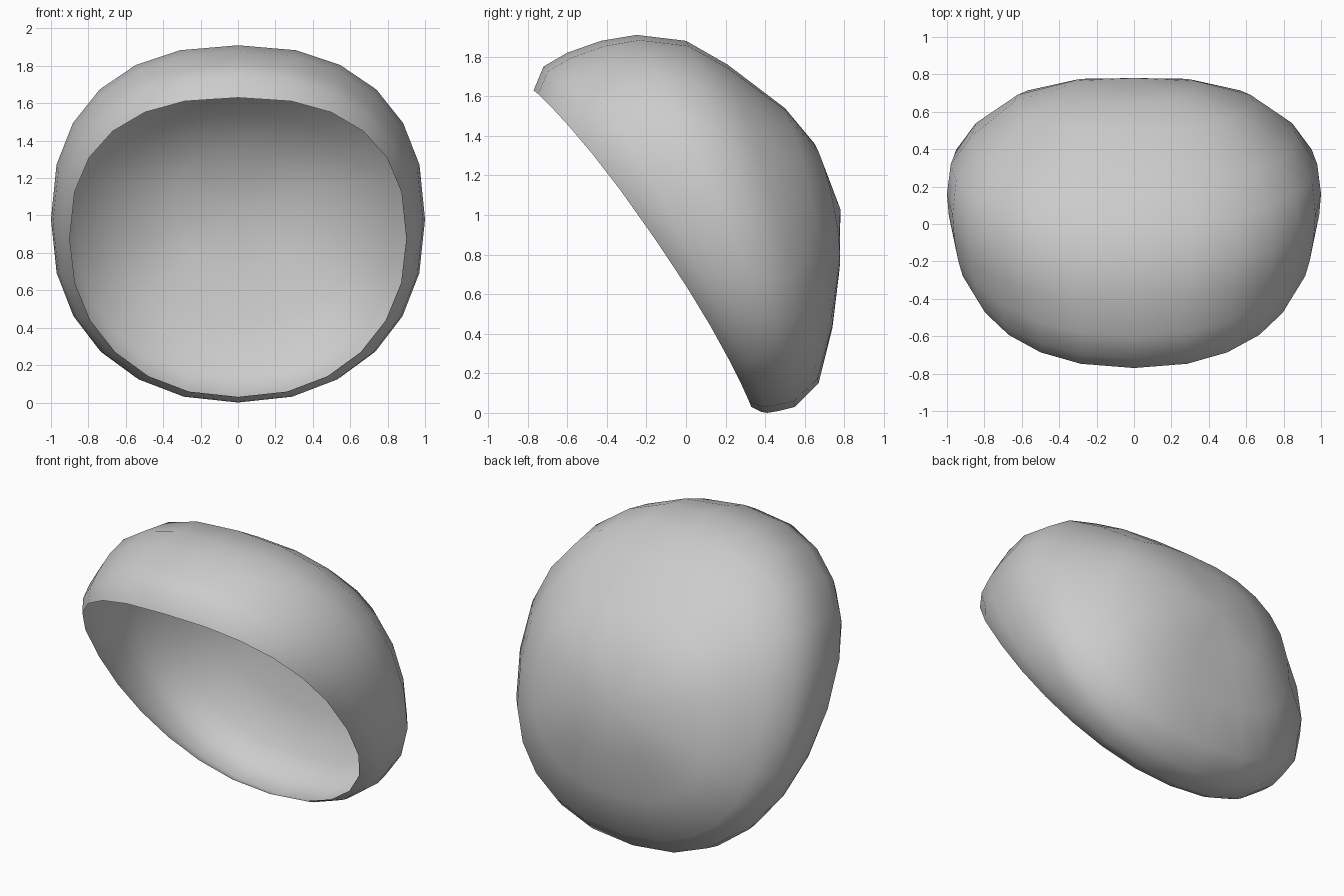
import bpy, bmesh, math
from mathutils import Vector

if "Cube" in bpy.data.objects:
    bpy.data.objects.remove(bpy.data.objects["Cube"])

SEGMENTS = 24

# Rings from the open rim to the back: top y, top z, bottom y, bottom z,
# half width, backward bow of the sides, upper and lower squareness
RINGS = [
    (-0.77, 1.63, 0.33, 0.03, 0.90, 0.08, 2.35, 2.2),
    (-0.72, 1.75, 0.36, 0.015, 0.945, 0.075, 2.2, 2.2),
    (-0.60, 1.82, 0.38, 0.005, 0.97, 0.07, 2.2, 2.2),
    (-0.43, 1.88, 0.41, 0.00, 0.99, 0.06, 2.25, 2.2),
    (-0.25, 1.91, 0.47, 0.01, 1.00, 0.055, 2.3, 2.25),
    (0.00, 1.88, 0.55, 0.03, 0.98, 0.045, 2.3, 2.25),
    (0.21, 1.76, 0.67, 0.15, 0.87, 0.03, 2.3, 2.35),
    (0.50, 1.54, 0.74, 0.43, 0.64, 0.035, 2.4, 2.4),
    (0.65, 1.36, 0.775, 0.72, 0.34, 0.035, 2.3, 2.3),
]


def power(v, n):
    return math.copysign(abs(v) ** (2 / n), v)


def ring_points(ty, tz, by, bz, width, bow, upper, lower):
    top, bottom = Vector((0, ty, tz)), Vector((0, by, bz))
    mid, half = (top + bottom) / 2, (top - bottom) / 2
    back = Vector((0, half.z, -half.y)).normalized()
    for i in range(SEGMENTS):
        a = 2 * math.pi * i / SEGMENTS
        c, s = math.cos(a), math.sin(a)
        n = upper if s > 0 else lower
        x, h = power(c, n), power(s, n)
        yield mid + Vector((x * width, 0, 0)) + half * h + back * bow * x * x


# Thin open hood shell
bm = bmesh.new()
loops = [[bm.verts.new(p) for p in ring_points(*r)] for r in RINGS]
for a, b in zip(loops, loops[1:]):
    for i in range(SEGMENTS):
        j = (i + 1) % SEGMENTS
        bm.faces.new((a[i], b[i], b[j], a[j]))

# Closed crown of the back
centre = bm.verts.new((0, 0.78, 1.03))
for i in range(SEGMENTS):
    bm.faces.new((loops[-1][i], centre, loops[-1][(i + 1) % SEGMENTS]))

# Outward-facing normals: the crown must look backwards
bm.normal_update()
if centre.normal.y < 0:
    bmesh.ops.reverse_faces(bm, faces=bm.faces[:])
for f in bm.faces:
    f.smooth = True

mesh = bpy.data.meshes.new("hood_shell")
bm.to_mesh(mesh)
bm.free()
bpy.context.collection.objects.link(bpy.data.objects.new("hood_shell", mesh))
